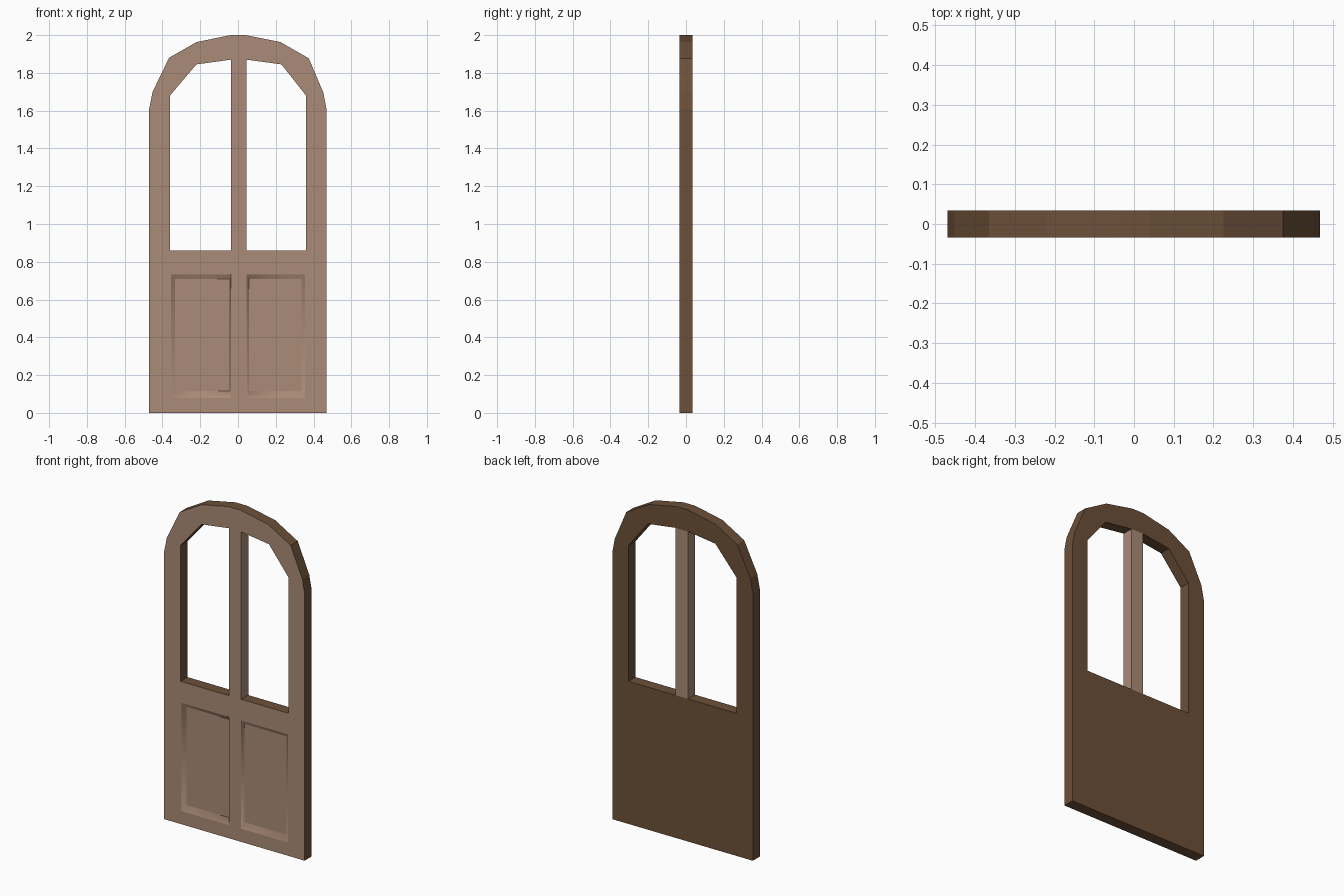
import bpy, bmesh
from mathutils import Vector

if "Cube" in bpy.data.objects:
    bpy.data.objects.remove(bpy.data.objects["Cube"])

T = 0.0335      # half thickness
DEPTH = 0.016   # depth of the recessed panels


def material(name, rgb):
    m = bpy.data.materials.new(name)
    m.diffuse_color = (*rgb, 1)
    m.use_nodes = True
    m.node_tree.nodes["Principled BSDF"].inputs["Base Color"].default_value = m.diffuse_color
    return m


tan = material("light tan wood", (0.41, 0.26, 0.185))
brown = material("dark brown wood", (0.15, 0.08, 0.04))


def finish(bm, name, mats):
    bmesh.ops.recalc_face_normals(bm, faces=bm.faces)
    me = bpy.data.meshes.new(name)
    bm.to_mesh(me)
    bm.free()
    for m in mats:
        me.materials.append(m)
    ob = bpy.data.objects.new(name, me)
    bpy.context.collection.objects.link(ob)
    return ob


def loop(bm, pts, y):
    """Closed edge loop in the xz plane."""
    vs = [bm.verts.new((x, y, z)) for x, z in pts]
    es = [bm.edges.new((vs[i], vs[(i + 1) % len(vs)])) for i in range(len(vs))]
    return vs, es


def bridge(bm, a, b, mat, smooth=False):
    n = len(a)
    for i in range(n):
        j = (i + 1) % n
        f = bm.faces.new((a[i], a[j], b[j], b[i]))
        f.material_index = mat
        f.smooth = smooth


def fill(bm, edges, mat, ny):
    r = bmesh.ops.triangle_fill(bm, use_beauty=True, edges=edges,
                                normal=Vector((0, ny, 0)))
    for g in r["geom"]:
        if isinstance(g, bmesh.types.BMFace):
            g.material_index = mat


# arched outline and window opening
outline = [(-0.47, 0), (0.468, 0), (0.468, 1.61), (0.452, 1.695), (0.375, 1.877),
           (0.225, 1.963), (0.04, 2.0), (-0.04, 2.0), (-0.22, 1.963),
           (-0.365, 1.88), (-0.452, 1.70), (-0.47, 1.61)]
window = [(-0.36, 0.86), (0.36, 0.86), (0.36, 1.68), (0.23, 1.845),
          (0.045, 1.87), (-0.037, 1.87), (-0.22, 1.845), (-0.36, 1.68)]

bm = bmesh.new()
front_edges, back_edges = [], []
for pts in (outline, window):
    fv, fe = loop(bm, pts, -T)
    bv, be = loop(bm, pts, T)
    bridge(bm, fv, bv, 1)
    front_edges += fe
    back_edges += be


# recessed lower panels: opening, rounded slope, floor
def rect(x0, x1, z0, z1):
    return [(x0, z0), (x1, z0), (x1, z1), (x0, z1)]


for x0, x1, l, r in ((-0.355, -0.037, 0.022, 0.006), (0.045, 0.356, 0.012, 0.02)):
    z0, z1 = 0.08, 0.732
    prev = None
    for t, d in ((0, 0), (0.5, 0.5), (1, 1)):
        vs, es = loop(bm, rect(x0 + l * t, x1 - r * t, z0 + 0.036 * t, z1 - 0.024 * t),
                      -T + DEPTH * d)
        if prev is None:
            front_edges += es
        else:
            bridge(bm, prev, vs, 0, True)
        prev = vs
    bm.faces.new(prev).material_index = 0

fill(bm, front_edges, 0, -1)
fill(bm, back_edges, 1, 1)
finish(bm, "door_leaf", (tan, brown))

# upright bar between the two window openings
bm = bmesh.new()
fv, _ = loop(bm, rect(-0.037, 0.045, 0.86, 1.87), -T)
bv, _ = loop(bm, rect(-0.037, 0.045, 0.86, 1.87), T)
bridge(bm, fv, bv, 0)
bm.faces.new(fv)
bm.faces.new(bv)
finish(bm, "window_bar", (tan,))
